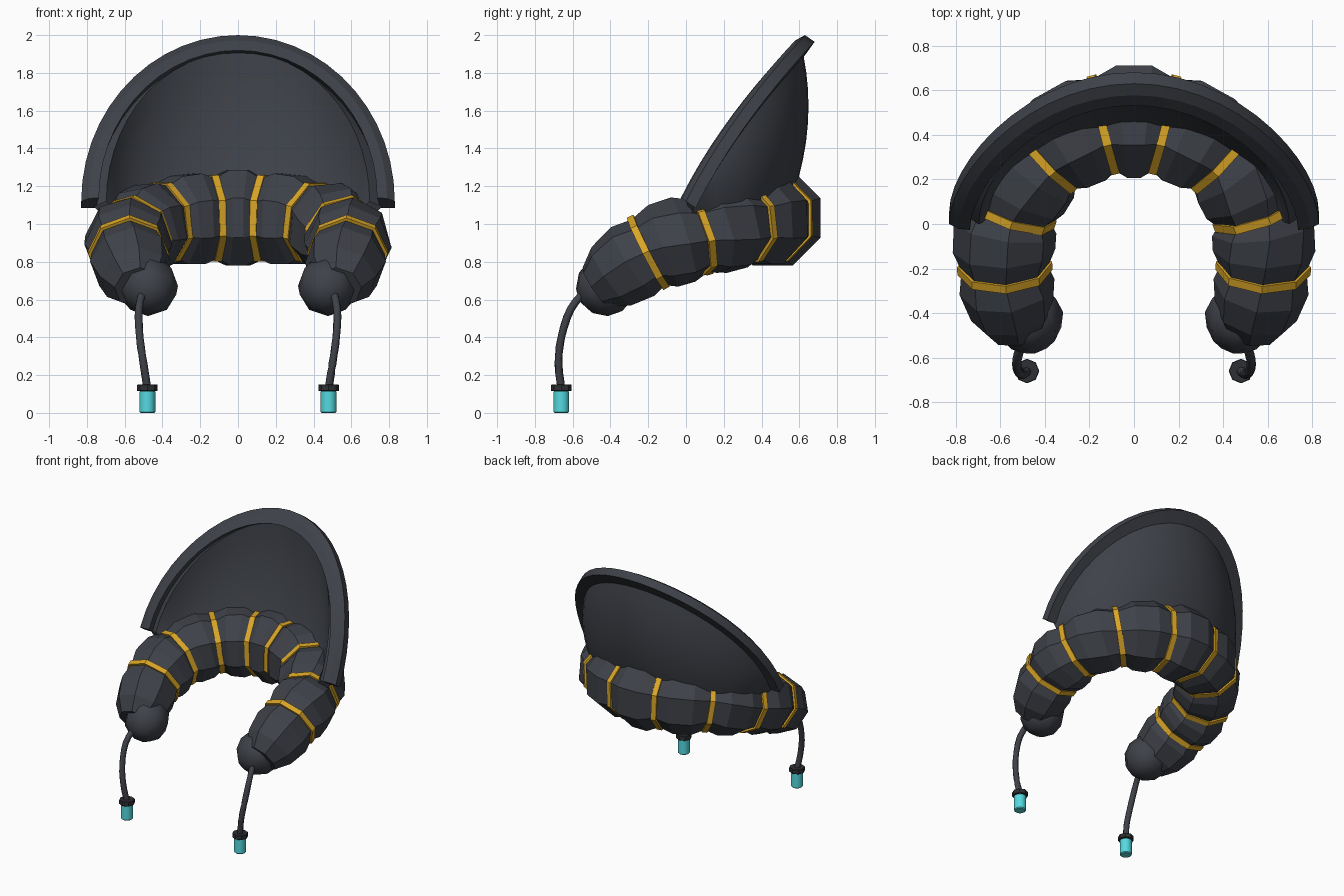
import bpy, bmesh, math
from mathutils import Matrix, Vector

if "Cube" in bpy.data.objects:
    bpy.data.objects.remove(bpy.data.objects["Cube"], do_unlink=True)


def material(name, rgb):
    m = bpy.data.materials.new(name)
    m.use_nodes = True
    m.diffuse_color = (*rgb, 1)
    bsdf = m.node_tree.nodes["Principled BSDF"]
    bsdf.inputs["Base Color"].default_value = (*rgb, 1)
    bsdf.inputs["Roughness"].default_value = 0.7
    return m


CHARCOAL = material("charcoal fabric", (0.048, 0.053, 0.065))
GOLD = material("gold band", (0.70, 0.38, 0.02))
BLACK = material("black fitting", (0.028, 0.029, 0.034))
CYAN = material("cyan tip", (0.09, 0.70, 0.75))


def finish(bm, name, mat, smooth=None):
    bmesh.ops.recalc_face_normals(bm, faces=bm.faces)
    me = bpy.data.meshes.new(name)
    bm.to_mesh(me)
    bm.free()
    ob = bpy.data.objects.new(name, me)
    bpy.context.collection.objects.link(ob)
    me.materials.append(mat)
    if smooth:
        bpy.ops.object.select_all(action='DESELECT')
        ob.select_set(True)
        bpy.context.view_layer.objects.active = ob
        bpy.ops.object.shade_smooth_by_angle(angle=math.radians(smooth))
    return ob


def loft(loops, name, mat, cyclic=False, smooth=None):
    """Skin a list of closed point loops of equal length."""
    bm = bmesh.new()
    rows = [[bm.verts.new(p) for p in loop] for loop in loops]
    n = len(rows[0])
    pairs = list(zip(rows, rows[1:]))
    if cyclic:
        pairs.append((rows[-1], rows[0]))
    for a, b in pairs:
        for i in range(n):
            j = (i + 1) % n
            bm.faces.new((a[i], a[j], b[j], b[i]))
    if not cyclic:
        bm.faces.new(rows[0])
        bm.faces.new(rows[-1])
    return finish(bm, name, mat, smooth)


def section(center, tangent, radius, roll=0, sides=8):
    """Polygon across a path; at zero roll one corner points up."""
    t = tangent.normalized()
    side = t.cross(Vector((0, 0, 1))).normalized()
    up = side.cross(t)
    return [center + radius * (up * math.cos(a) + side * math.sin(a))
            for a in (math.radians(roll) + math.tau * i / sides for i in range(sides))]


def spline(pts, i, t):
    """Catmull-Rom point and tangent on span i."""
    b, c = pts[i], pts[i + 1]
    a = pts[i - 1] if i else 2 * b - c
    d = pts[i + 2] if i + 2 < len(pts) else 2 * c - b
    k1, k2, k3 = c - a, 2 * a - 5 * b + 4 * c - d, 3 * b - a - 3 * c + d
    return b + 0.5 * (k1 * t + k2 * t**2 + k3 * t**3), 0.5 * (k1 + 2 * k2 * t + 3 * k3 * t**2)


# Collar: path knots are the pinched seams between padded segments
half = [(0.53, -0.48, 0.665), (0.58, -0.2, 0.85), (0.56, 0.06, 0.94),
        (0.40, 0.31, 1.01), (0.135, 0.445, 1.03)]
half_r = [0.125, 0.195, 0.2, 0.208, 0.228]
half_roll = [0, 0, 8, 22.5, 22.5]
half_bulge = [0.042, 0.034, 0.034, 0.038]
knots = [Vector(p) for p in half] + [Vector((-x, y, z)) for x, y, z in reversed(half)]
radii = half_r + half_r[::-1]
rolls = half_roll + [45 - q for q in reversed(half_roll)]
bulges = half_bulge + [0.046] + half_bulge[::-1]
last = len(knots) - 1
loops = []
for i in range(last):
    for t in (0, 0.3, 0.7):
        p, d = spline(knots, i, t)
        r = radii[i] * (1 - t) + radii[i + 1] * t + (bulges[i] if t else 0)
        loops.append(section(p, d, r, rolls[i] * (1 - t) + rolls[i + 1] * t))
p, d = spline(knots, last - 1, 1)
loops.append(section(p, d, radii[-1], rolls[-1]))
loft(loops, "padded_collar", CHARCOAL)

# Gold bands in the seams
for i in range(1, last):
    p, d = spline(knots, i, 0)
    d.normalize()
    band = [section(p + d * s, d, radii[i] + e, rolls[i])
            for s, e in ((-0.019, -0.03), (-0.019, 0.019), (0.019, 0.019), (0.019, -0.03))]
    loft(band, f"gold_band_{i}", GOLD, cyclic=True)

# Hood: rim arc leaning backward, widened or narrowed by k, pushed back by d
SEGMENTS = 26
angles = [math.pi * i / SEGMENTS for i in range(SEGMENTS + 1)]


def rim_point(a, k, d):
    c, s = math.cos(a), math.sin(a)
    return Vector((0.83 * k * c, k * (0.44 * s + 0.19 * s * s) + d * 0.82,
                   1.12 + 0.88 * k * s - d * 0.57))


profile = [(1, 0), (1, 0.062), (0.91, 0.062), (0.887, -0.033), (0.951, -0.026)]
loft([[rim_point(a, k, d) for k, d in profile] for a in angles],
     "hood_rim", CHARCOAL, smooth=11)


def wall(a, k, d, width, depth, bulge):
    """One strip of a bulging hood wall, from the rim down to the collar."""
    c, s = math.cos(a), math.sin(a)
    top = rim_point(a, k, d)
    base = Vector((width * c, 0.03 + depth * s, 1.05 + 0.11 * s))
    strip = []
    for j in range(9):
        t = j / 8
        strip.append(top.lerp(base, t) + Vector((c, s, 0)) * (bulge * t * (1 - t) * s))
    return strip


# Hood shell: outer and inner walls that spread apart toward the collar
loft([wall(a, 0.92, 0.05, 0.72, 0.54, 0.2)
      + wall(a, 0.9 - 0.06 * math.cos(a) ** 2, 0.0, 0.625, 0.385, 0.14)[::-1]
      for a in angles], "hood_shell", CHARCOAL, smooth=40)


def cylinder(name, mat, center, r, z0, z1, sides, chamfer=0.006):
    x, y = center
    rings = [(r - chamfer, z0), (r, z0 + chamfer), (r, z1 - chamfer), (r - chamfer, z1)]
    return loft([[(x + q * math.cos(math.tau * i / sides), y + q * math.sin(math.tau * i / sides), z)
                  for i in range(sides)] for q, z in rings], name, mat, smooth=35)


# Collar ends, cords and tips on both sides
for sx, label in ((1, "left"), (-1, "right")):
    bm = bmesh.new()
    aim = Vector((-0.15 * sx, -0.8, -0.55)).to_track_quat('Z', 'Y').to_matrix().to_4x4()
    place = Matrix.Translation((0.475 * sx, -0.425, 0.672)) @ aim
    bmesh.ops.create_uvsphere(bm, u_segments=8, v_segments=6, radius=0.16, matrix=place)
    finish(bm, f"{label}_collar_end", CHARCOAL, smooth=50)

    cord = [Vector((x * sx, y, z)) for x, y, z in (
        (0.50, -0.52, 0.66), (0.525, -0.61, 0.55), (0.52, -0.66, 0.40),
        (0.50, -0.675, 0.26), (0.48, -0.66, 0.13))]
    tube = []
    for i in range(4):
        for t in (0, 0.33, 0.67):
            p, d = spline(cord, i, t)
            tube.append(section(p, d, 0.021))
    tube.append(section(*spline(cord, 3, 1), 0.021))
    loft(tube, f"{label}_cord", CHARCOAL, smooth=50)

    spot = (0.48 * sx, -0.66)
    cylinder(f"{label}_cord_fitting", BLACK, spot, 0.055, 0.115, 0.15, 8, 0.003)
    cylinder(f"{label}_cord_tip", CYAN, spot, 0.042, 0, 0.118, 14)
